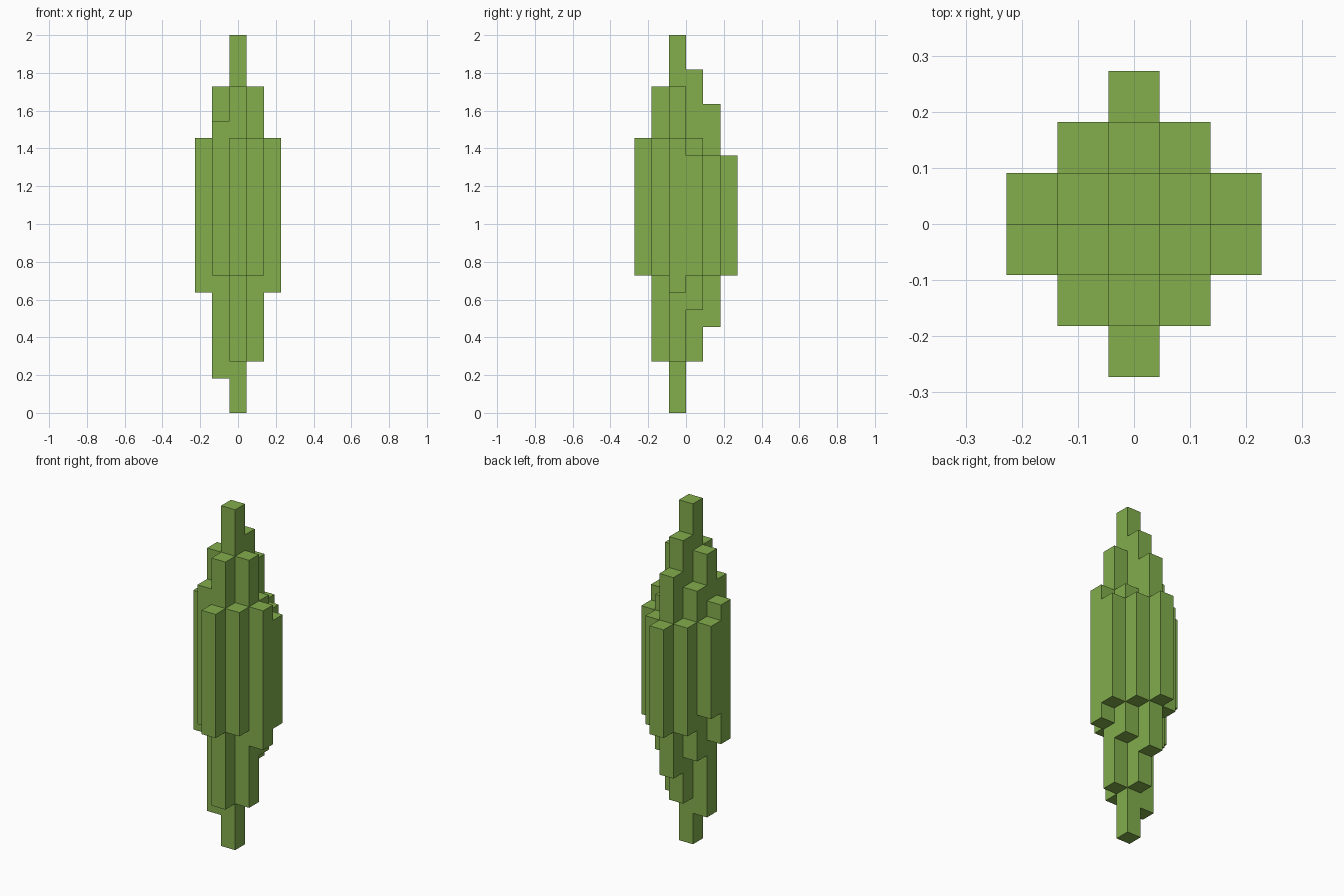
import bpy
import bmesh
from math import radians
from mathutils import Vector

cube = bpy.data.objects.get("Cube")
if cube:
    bpy.data.objects.remove(cube, do_unlink=True)

UNIT = 2 / 22  # one block; the model is 22 blocks tall

# Rows from front to back; each column is (bottom, top) in blocks, left to right in x
ROWS = [
    [(8, 16)],
    [(8, 17), (3, 19), (8, 16)],
    [(7, 16), (2, 19), (0, 22), (3, 19), (7, 16)],
    [(9, 15), (6, 17), (3, 20), (6, 16), (8, 15)],
    [(8, 15), (5, 18), (8, 15)],
    [(8, 15)],
]

# Green material
green = bpy.data.materials.new("leaf_green")
green.use_nodes = True
colour = (0.223, 0.418, 0.072, 1)
green.diffuse_color = colour
bsdf = green.node_tree.nodes["Principled BSDF"]
bsdf.inputs["Base Color"].default_value = colour
bsdf.inputs["Roughness"].default_value = 0.9

# Blocks filled by the columns
blocks = set()
for y, row in enumerate(ROWS):
    for i, (low, high) in enumerate(row):
        blocks.update((i - len(row) // 2, y, z) for z in range(low, high))


def add_face(bm, block, axis, sign):
    """Add one outward-facing side of a block."""
    normal = Vector((0, 0, 0))
    normal[axis] = sign
    u = Vector((0, 0, 0))
    u[(axis + 1) % 3] = 1
    v = normal.cross(u)
    centre = Vector(block) + Vector((0, 0.5 - len(ROWS) / 2, 0.5)) + normal / 2
    corners = [(-1, -1), (1, -1), (1, 1), (-1, 1)]
    bm.faces.new([bm.verts.new((centre + u * a / 2 + v * b / 2) * UNIT)
                  for a, b in corners])


# Outer shell: only sides with no neighbouring block
bm = bmesh.new()
for block in sorted(blocks):
    for axis in range(3):
        for sign in (-1, 1):
            neighbour = list(block)
            neighbour[axis] += sign
            if tuple(neighbour) not in blocks:
                add_face(bm, block, axis, sign)

# Weld the sides and merge the flat areas
bmesh.ops.remove_doubles(bm, verts=bm.verts[:], dist=UNIT / 100)
bmesh.ops.dissolve_limit(bm, angle_limit=radians(1),
                         verts=bm.verts[:], edges=bm.edges[:])

mesh = bpy.data.meshes.new("stepped_foliage")
bm.to_mesh(mesh)
bm.free()
mesh.materials.append(green)
foliage = bpy.data.objects.new("stepped_foliage", mesh)
bpy.context.collection.objects.link(foliage)
